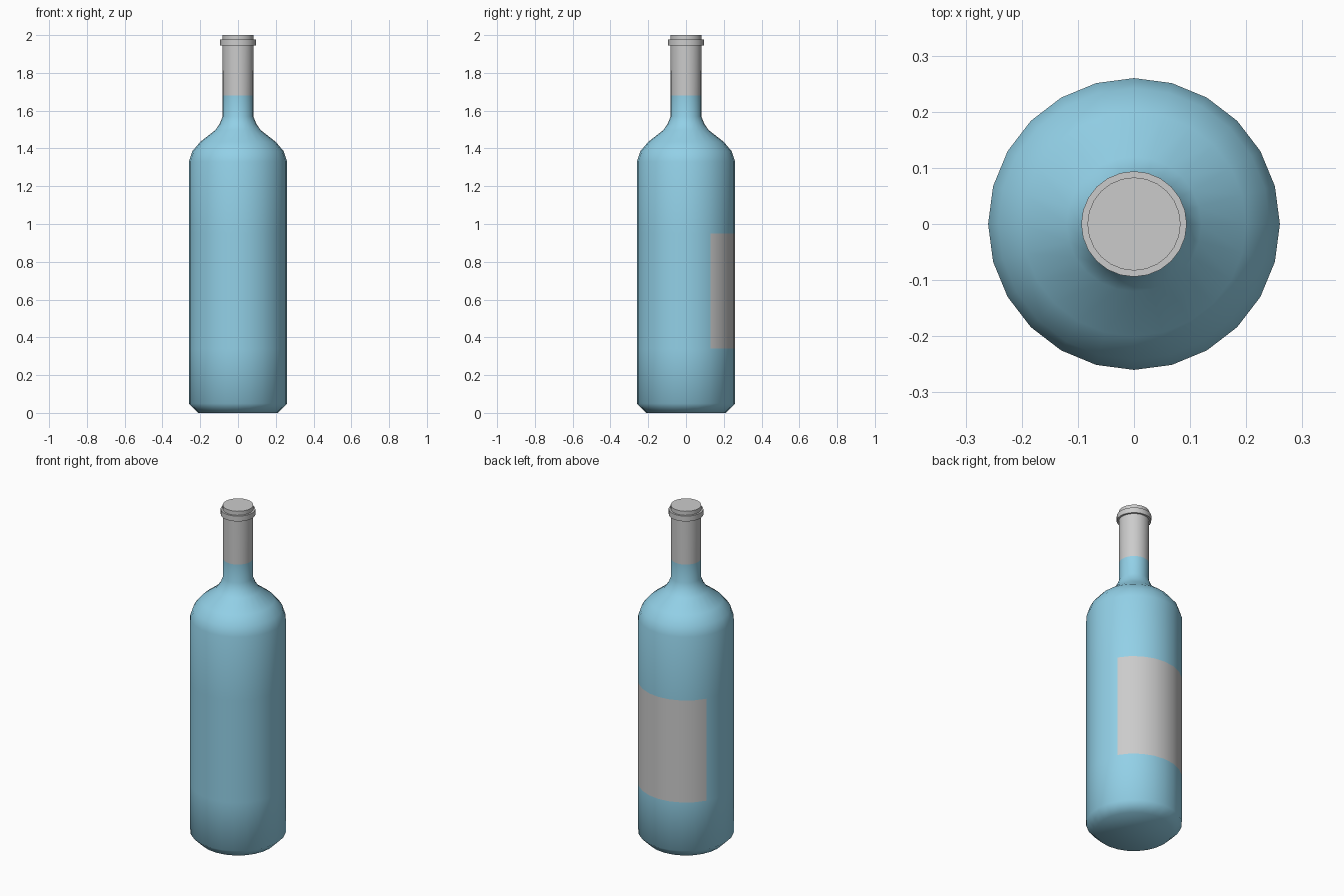
import bpy, bmesh, math

cube = bpy.data.objects.get("Cube")
if cube:
    bpy.data.objects.remove(cube, do_unlink=True)

SIDES = 24


def material(name, colour):
    mat = bpy.data.materials.new(name)
    mat.use_nodes = True
    mat.diffuse_color = colour
    mat.node_tree.nodes["Principled BSDF"].inputs["Base Color"].default_value = colour
    return mat


def lathe(name, profile, materials, cap_bottom=False, cap_top=False):
    """Spin a (radius, height) profile about the z axis."""
    bm = bmesh.new()
    rings = []
    for r, z in profile:
        angles = [math.tau * i / SIDES for i in range(SIDES)]
        rings.append([bm.verts.new((r * math.cos(a), r * math.sin(a), z)) for a in angles])
    for low, high in zip(rings, rings[1:]):
        for i in range(SIDES):
            j = (i + 1) % SIDES
            bm.faces.new((low[i], low[j], high[j], high[i]))
    if cap_bottom:
        bm.faces.new(rings[0][::-1])
    if cap_top:
        bm.faces.new(rings[-1])
    mesh = bpy.data.meshes.new(name)
    bm.to_mesh(mesh)
    bm.free()
    for mat in materials:
        mesh.materials.append(mat)
    obj = bpy.data.objects.new(name, mesh)
    bpy.context.collection.objects.link(obj)
    return obj


glass = material("blue_glass", (0.31, 0.68, 0.86, 1))
grey = material("pale_grey", (0.6, 0.6, 0.6, 1))

# Glass body with base bevel, shoulder and neck
LABEL_LOW, LABEL_HIGH = 0.34, 0.95
body = lathe("bottle_body", [
    (0.21, 0), (0.26, 0.05), (0.26, LABEL_LOW), (0.26, LABEL_HIGH), (0.26, 1.33),
    (0.242, 1.385), (0.2, 1.435), (0.12, 1.497), (0.097, 1.53), (0.081, 1.57),
    (0.081, 1.68)], [glass, grey], cap_bottom=True)
body.data.shade_smooth()

# Label on the back: the middle third of the rear wall
for face in body.data.polygons:
    c = face.center
    angle = math.degrees(math.atan2(c.y, c.x))
    if LABEL_LOW < c.z < LABEL_HIGH and 30 < angle < 150:
        face.material_index = 1

# Foil sleeve with a raised ring and flat top
foil = lathe("neck_foil", [
    (0.081, 1.68), (0.083, 1.944), (0.094, 1.944), (0.094, 1.976),
    (0.083, 1.976), (0.083, 2)], [grey], cap_top=True)
bpy.ops.object.select_all(action="DESELECT")
foil.select_set(True)
bpy.context.view_layer.objects.active = foil
bpy.ops.object.shade_smooth_by_angle(angle=math.radians(40))
